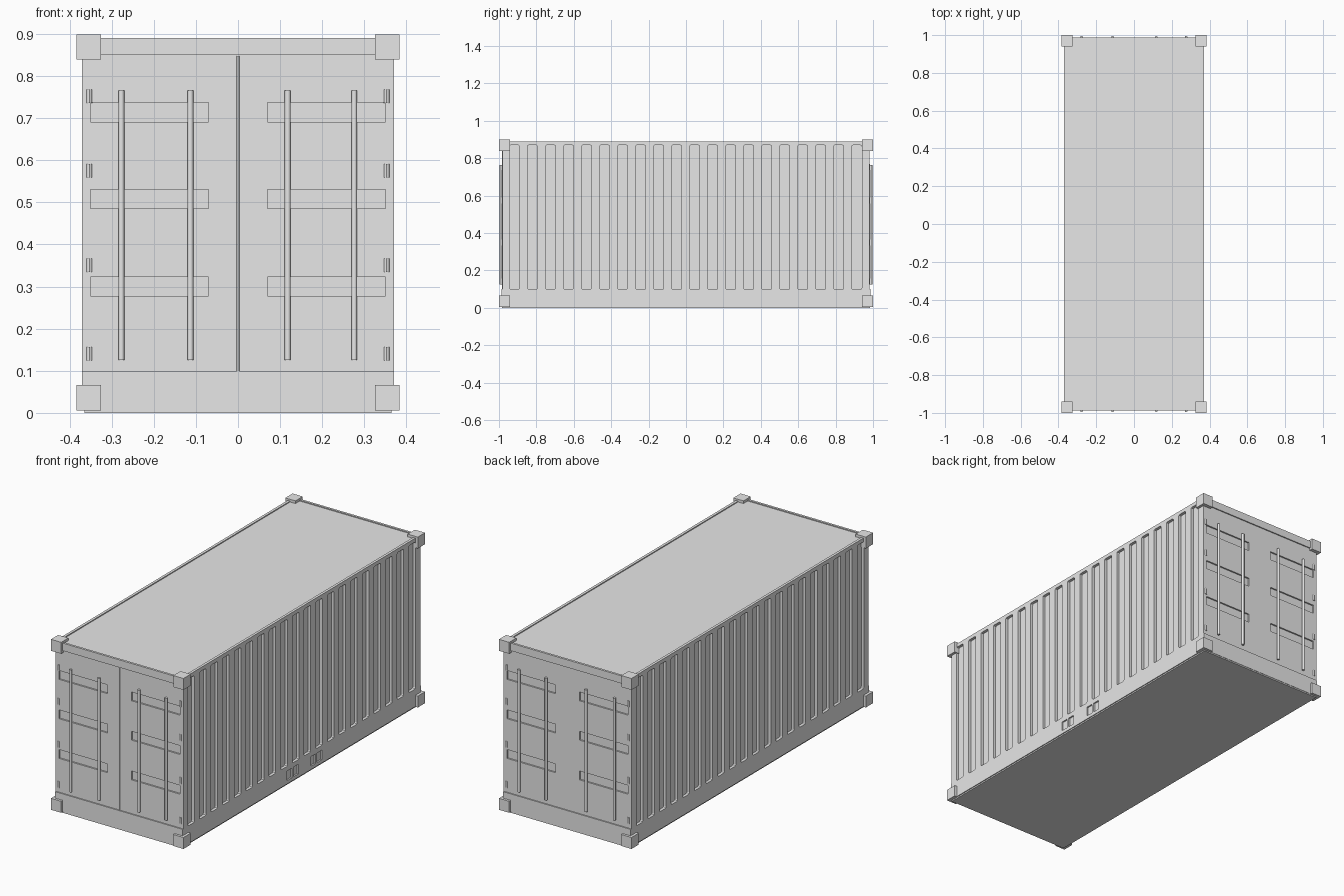
import bpy, bmesh
from mathutils import Matrix, Vector

if "Cube" in bpy.data.objects:
    bpy.data.objects.remove(bpy.data.objects["Cube"])

paint = bpy.data.materials.new("container_grey")
paint.diffuse_color = (0.8, 0.8, 0.8, 1)
paint.use_nodes = True
paint.node_tree.nodes["Principled BSDF"].inputs["Base Color"].default_value = paint.diffuse_color


def finish(bm, name, material=True):
    bmesh.ops.recalc_face_normals(bm, faces=bm.faces)
    me = bpy.data.meshes.new(name)
    bm.to_mesh(me)
    bm.free()
    ob = bpy.data.objects.new(name, me)
    bpy.context.collection.objects.link(ob)
    if material:
        me.materials.append(paint)
    return ob


def box(bm, x0, x1, y0, y1, z0, z1, round_x=0):
    """Box between two corners; round_x softens the edges running along x."""
    c = Vector(((x0 + x1) / 2, (y0 + y1) / 2, (z0 + z1) / 2))
    size = Vector((abs(x1 - x0), abs(y1 - y0), abs(z1 - z0), 1))
    vs = bmesh.ops.create_cube(bm, size=1, matrix=Matrix.Translation(c) @ Matrix.Diagonal(size))["verts"]
    if round_x:
        edges = {e for v in vs for e in v.link_edges
                 if abs(e.verts[0].co.x - e.verts[1].co.x) > 1e-4}
        bmesh.ops.bevel(bm, geom=list(edges), offset=round_x, segments=2, profile=0.5, affect='EDGES')


def rod(bm, x, y, z0, z1, r, sides):
    bmesh.ops.create_cone(bm, cap_ends=True, segments=sides, radius1=r, radius2=r, depth=z1 - z0,
                          matrix=Matrix.Translation((x, y, (z0 + z1) / 2)))


W, WALL, SILL = 0.37, 0.981, 0.987

# Body: side profile with sill and header steps, extruded across the width
half = [(SILL, 0.007), (SILL, 0.10), (WALL, 0.10), (WALL, 0.85), (SILL, 0.85), (SILL, 0.89)]
profile = half + [(-y, z) for y, z in reversed(half)]
bm = bmesh.new()
face = bm.faces.new([bm.verts.new((-W, y, z)) for y, z in profile])
ext = bmesh.ops.extrude_face_region(bm, geom=[face])["geom"]
bmesh.ops.translate(bm, verts=[g for g in ext if isinstance(g, bmesh.types.BMVert)], vec=(2 * W, 0, 0))
body = finish(bm, "container_body")

# Recesses cut into the body
bm = bmesh.new()
for s in (-1, 1):
    # side wall corrugation
    for i in range(20):
        y = -0.917 + i * 0.0963
        box(bm, s * (W - 0.015), s * (W + 0.05), y - 0.027, y + 0.027, 0.10, 0.87, 0.007)
    # door and end wall slots
    for d in (-1, 1):
        for z in (0.30, 0.508, 0.714):
            box(bm, s * 0.07, s * 0.35, d * (WALL - 0.008), d * (WALL + 0.05), z - 0.023, z + 0.023)
# lowered roof panel between the top rails
box(bm, -W + 0.014, W - 0.014, -0.975, 0.975, 0.885, 0.95)
# lifting pockets on the right side
for y in (-0.075, 0.12):
    for o in (-0.026, 0.026):
        box(bm, W - 0.008, W + 0.05, y + o - 0.02, y + o + 0.02, 0.025, 0.075)
cutter = finish(bm, "recess_cutter", False)
cutter.hide_render = True

mod = body.modifiers.new("recesses", 'BOOLEAN')
mod.operation, mod.solver, mod.object = 'DIFFERENCE', 'EXACT', cutter
bpy.context.view_layer.objects.active = body
bpy.ops.object.modifier_apply(modifier=mod.name)
bpy.data.objects.remove(cutter)

# Underside plate
bm = bmesh.new()
box(bm, -0.365, 0.365, -0.985, 0.985, 0, 0.008)
finish(bm, "floor_plate")

# Corner castings
bm = bmesh.new()
for sx in (-1, 1):
    for sy in (-1, 1):
        for z in (0.006, 0.839):
            box(bm, sx * 0.325, sx * 0.384, sy * 0.94, sy * 1.0, z, z + 0.06)
finish(bm, "corner_castings")

# Locking bars on both ends
bm = bmesh.new()
for d in (-1, 1):
    for x in (-0.277, -0.113, 0.118, 0.276):
        rod(bm, x, d * 0.989, 0.125, 0.765, 0.007, 16)
bars = finish(bm, "locking_bars")

# Centre seam between the doors
bm = bmesh.new()
rod(bm, 0, -WALL, 0.10, 0.847, 0.004, 12)
seam = finish(bm, "door_seam")

# Hinges along the outer door edges
bm = bmesh.new()
for d in (-1, 1):
    for s in (-1, 1):
        for z in (0.14, 0.35, 0.575, 0.752):
            rod(bm, s * 0.353, d * (WALL - 0.003), z - 0.016, z + 0.016, 0.007, 12)
hinges = finish(bm, "door_hinges")

# Smooth the round parts
bpy.ops.object.select_all(action='DESELECT')
for ob in (bars, seam, hinges):
    ob.select_set(True)
bpy.context.view_layer.objects.active = bars
bpy.ops.object.shade_smooth_by_angle()
